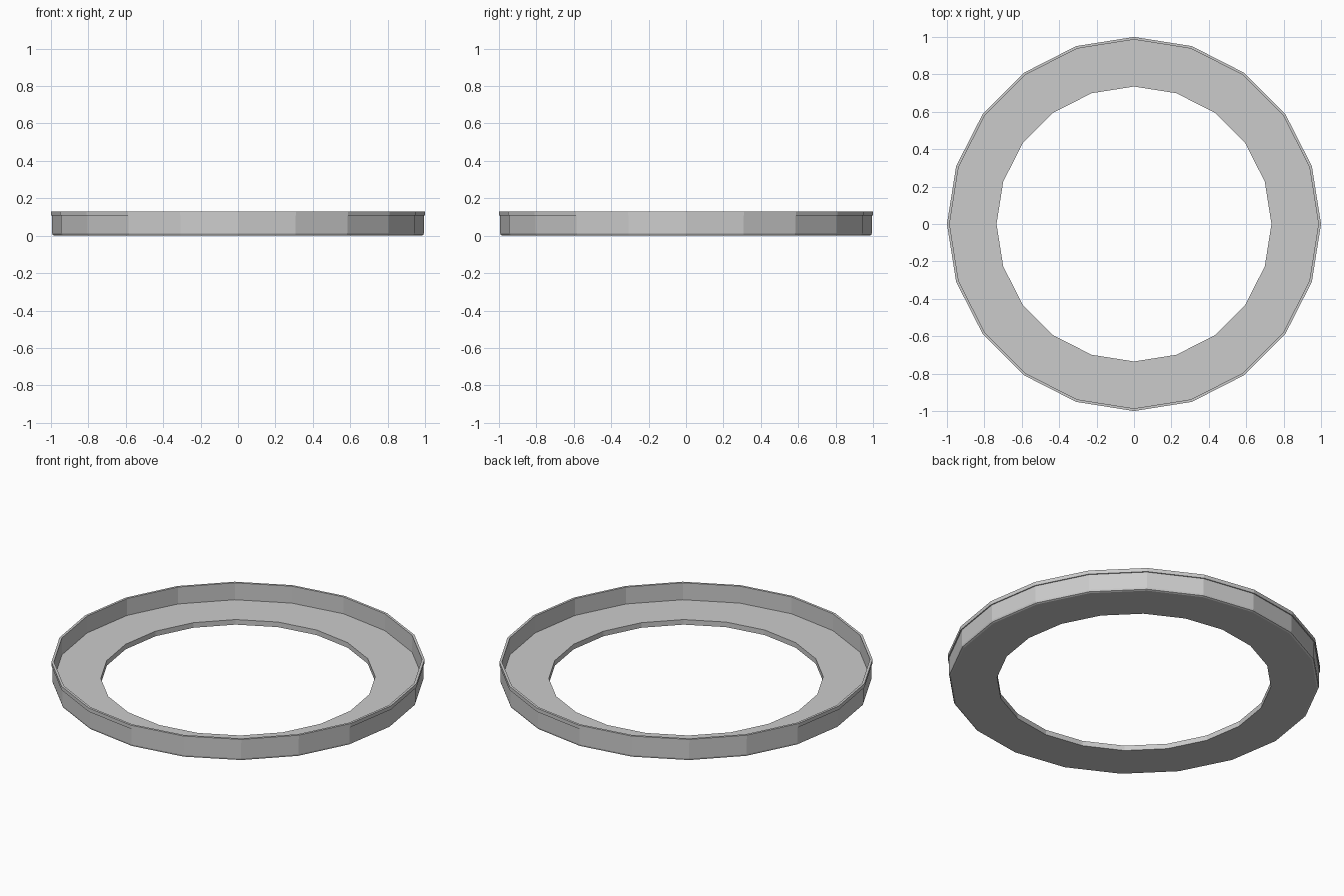
import bpy, bmesh
from math import sin, cos, pi

if "Cube" in bpy.data.objects:
    bpy.data.objects.remove(bpy.data.objects["Cube"])

SIDES = 20

# Closed cross-section (radius, height): flat flange, thin rim wall, small outer lip
profile = [
    (0.735, 0.0), (0.982, 0.0), (0.991, 0.004), (0.994, 0.014),
    (0.994, 0.108), (1.0, 0.108), (1.0, 0.13),
    (0.986, 0.13), (0.986, 0.03), (0.735, 0.03),
]


def lathe(name, section, sides):
    bm = bmesh.new()
    rings = [[bm.verts.new((r * cos(2 * pi * i / sides), r * sin(2 * pi * i / sides), z))
              for r, z in section] for i in range(sides)]
    n = len(section)
    for i in range(sides):
        a, b = rings[i], rings[(i + 1) % sides]
        for j in range(n):
            k = (j + 1) % n
            bm.faces.new((a[j], b[j], b[k], a[k]))
    bmesh.ops.recalc_face_normals(bm, faces=bm.faces)
    mesh = bpy.data.meshes.new(name)
    bm.to_mesh(mesh)
    bm.free()
    obj = bpy.data.objects.new(name, mesh)
    bpy.context.collection.objects.link(obj)
    return obj


# Flanged ring, flat facets around the rim
lathe("flanged_ring", profile, SIDES)
